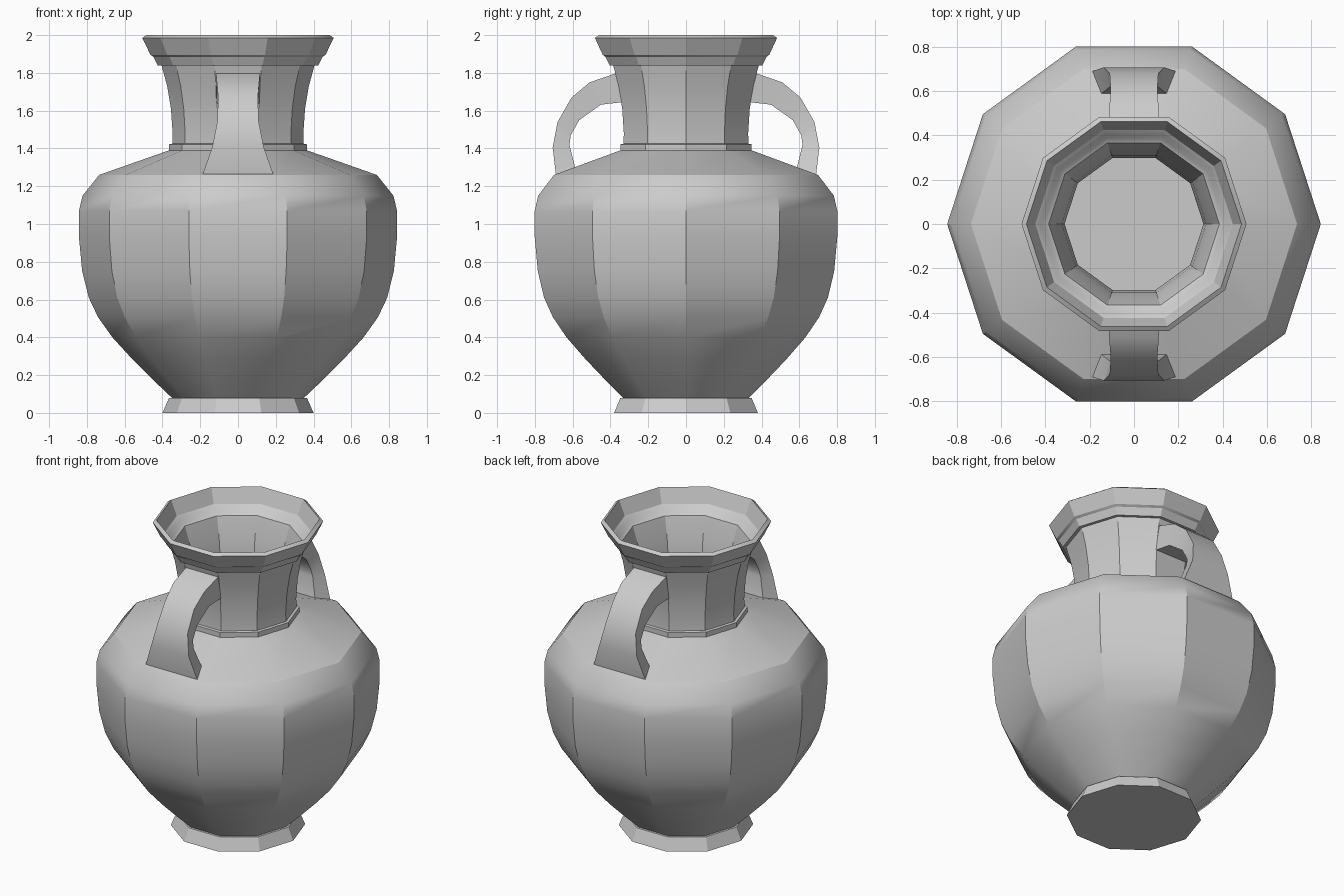
import bpy, bmesh
from math import cos, sin, tau, radians

if "Cube" in bpy.data.objects:
    bpy.data.objects.remove(bpy.data.objects["Cube"])

SIDES = 10


def make_object(name, verts, faces):
    mesh = bpy.data.meshes.new(name)
    mesh.from_pydata(verts, [], faces)
    bm = bmesh.new()
    bm.from_mesh(mesh)
    bmesh.ops.recalc_face_normals(bm, faces=bm.faces)
    bm.to_mesh(mesh)
    bm.free()
    ob = bpy.data.objects.new(name, mesh)
    bpy.context.collection.objects.link(ob)
    bpy.ops.object.select_all(action='DESELECT')
    ob.select_set(True)
    bpy.context.view_layer.objects.active = ob
    bpy.ops.object.shade_smooth_by_angle(angle=radians(29))
    return ob


def loft(name, rings):
    # Join rings of equal point count and cap both ends
    n = len(rings[0])
    verts = [p for ring in rings for p in ring]
    faces = [(i * n + k, i * n + (k + 1) % n, (i + 1) * n + (k + 1) % n, (i + 1) * n + k)
             for i in range(len(rings) - 1) for k in range(n)]
    last = (len(rings) - 1) * n
    faces += [tuple(range(n)), tuple(range(last, last + n))]
    return make_object(name, verts, faces)


def lathe(name, profile):
    return loft(name, [[(r * cos(tau * k / SIDES), r * sin(tau * k / SIDES), z)
                        for k in range(SIDES)] for r, z in profile])


# Hollow vessel: outside from foot to lip, then back down the inside (radius, z)
outside = [
    (.40, 0), (.365, .08), (.35, .08), (.45, .175), (.56, .285), (.665, .40),
    (.74, .505), (.79, .61), (.825, .75), (.842, .93), (.842, 1.07), (.823, 1.15),
    (.735, 1.26), (.365, 1.39), (.365, 1.422), (.348, 1.425), (.346, 1.48),
    (.355, 1.61), (.375, 1.73), (.405, 1.84), (.425, 1.84), (.448, 1.885),
    (.463, 1.895), (.507, 1.985), (.485, 2.0)]
inside = [
    (.445, 1.905), (.425, 1.89), (.405, 1.865), (.385, 1.855), (.345, 1.73),
    (.325, 1.61), (.313, 1.48), (.313, 1.40), (.70, 1.235), (.785, 1.13),
    (.805, 1.05), (.805, .93), (.755, .61), (.64, .42), (.33, .11)]
lathe("vase_body", outside + inside)

# Strap handles, front and back: outer (y, z, half width), inner (y, z, half width)
strap = [
    ((.365, 1.80, .117), (.335, 1.645, .115)),
    ((.51, 1.75, .112), (.45, 1.632, .105)),
    ((.606, 1.67, .105), (.565, 1.55, .10)),
    ((.68, 1.54, .11), (.61, 1.47, .10)),
    ((.706, 1.405, .137), (.617, 1.42, .11)),
    ((.688, 1.255, .19), (.585, 1.29, .15))]
for name, s in (("front_handle", -1), ("back_handle", 1)):
    loft(name, [[(-o[2], s * o[0], o[1]), (o[2], s * o[0], o[1]),
                 (i[2], s * i[0], i[1]), (-i[2], s * i[0], i[1])] for o, i in strap])
